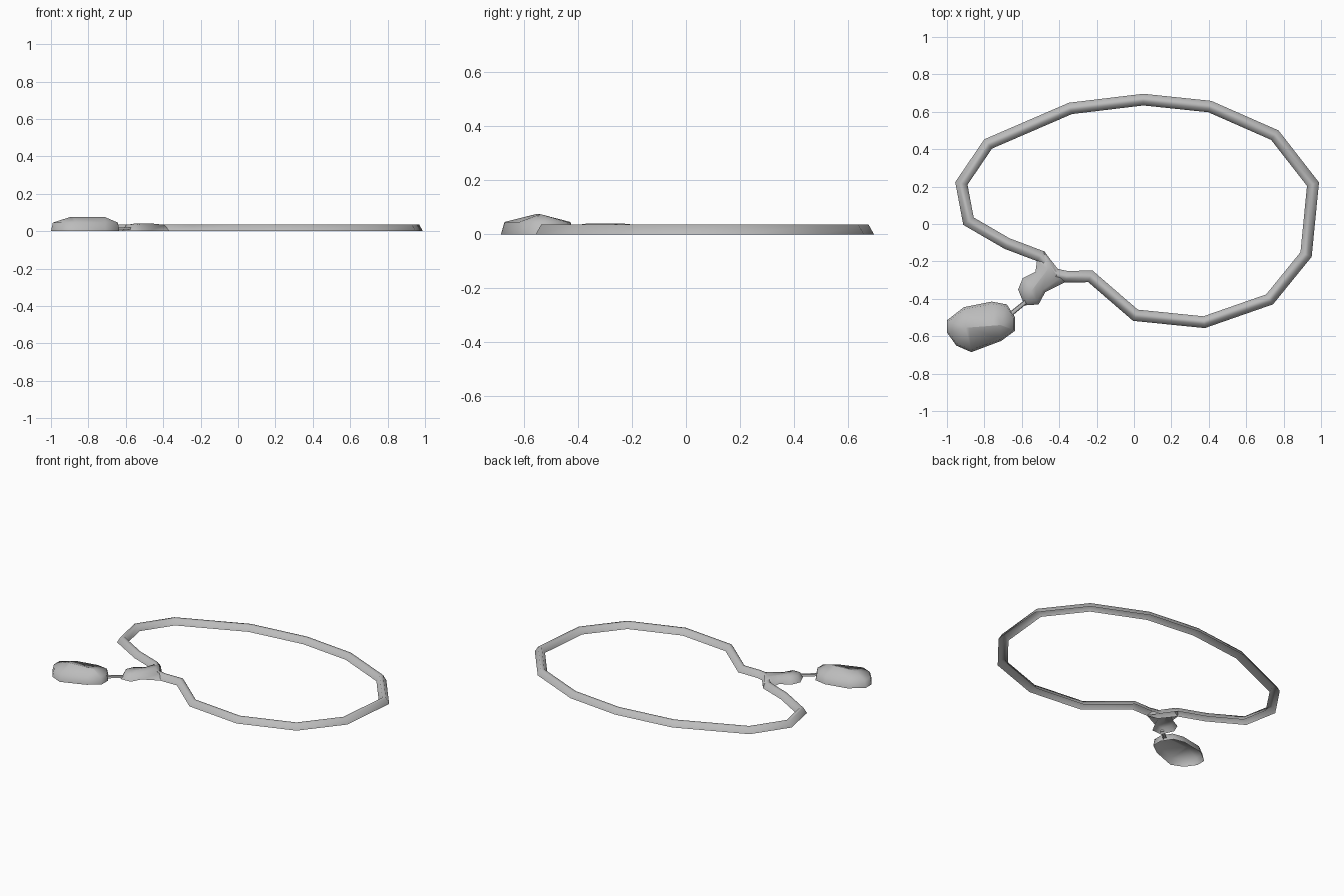
import bpy
import bmesh
import math
from mathutils import Vector

cube = bpy.data.objects.get("Cube")
if cube:
    bpy.data.objects.remove(cube)

silver = bpy.data.materials.new("silver_grey")
silver.use_nodes = True
GREY = (0.5, 0.5, 0.5, 1)
silver.diffuse_color = GREY
silver.node_tree.nodes["Principled BSDF"].inputs["Base Color"].default_value = GREY


def skin(name, rows, wrap_rows):
    """Bridge equal rows of points into an open-bottomed shell facing up."""
    bm = bmesh.new()
    grid = [[bm.verts.new(p) for p in row] for row in rows]
    count = len(grid[0])
    for i in range(len(grid) if wrap_rows else len(grid) - 1):
        a, b = grid[i], grid[(i + 1) % len(grid)]
        for j in range(count - 1 if wrap_rows else count):
            k = (j + 1) % count
            bm.faces.new((a[j], a[k], b[k], b[j]))
    bmesh.ops.remove_doubles(bm, verts=bm.verts, dist=0.0005)
    bmesh.ops.recalc_face_normals(bm, faces=bm.faces)
    if sum(f.normal.z * f.calc_area() for f in bm.faces) < 0:
        bmesh.ops.reverse_faces(bm, faces=bm.faces)
    mesh = bpy.data.meshes.new(name)
    bm.to_mesh(mesh)
    bm.free()
    obj = bpy.data.objects.new(name, mesh)
    bpy.context.collection.objects.link(obj)
    mesh.materials.append(silver)
    bpy.ops.object.select_all(action="DESELECT")
    obj.select_set(True)
    bpy.context.view_layer.objects.active = obj
    bpy.ops.object.shade_smooth_by_angle(angle=math.radians(65))
    return obj


def band(name, path, profile):
    """Sweep an open profile round a closed path with mitred corners."""
    pts = [Vector(p) for p in path]
    rows = []
    for i, p in enumerate(pts):
        d0 = (p - pts[i - 1]).normalized()
        d1 = (pts[(i + 1) % len(pts)] - p).normalized()
        n0, n1 = Vector((-d0.y, d0.x)), Vector((-d1.y, d1.x))
        mitre = (n0 + n1) / (1 + n0.dot(n1))
        rows.append([(*(p + mitre * off), z) for off, z in profile])
    return skin(name, rows, True)


def pebble(name, outline, ridge, layers):
    """Raise an outline in layers towards a ridge line."""
    a, b = (Vector(p) for p in ridge)
    axis = b - a
    rows = []
    for t, z in layers:
        row = []
        for p in map(Vector, outline):
            s = min(1, max(0, (p - a).dot(axis) / axis.length_squared))
            row.append((*p.lerp(a + axis * s, t), z))
        rows.append(row)
    return skin(name, rows, False)


# Faceted loop with a hollow, bevelled section
band("necklace_band",
     [(0.05, 0.665), (-0.34, 0.618), (-0.78, 0.428), (-0.923, 0.217),
      (-0.885, 0.015), (-0.678, -0.105), (-0.50, -0.172), (-0.425, -0.268),
      (-0.36, -0.282), (-0.233, -0.28), (0.008, -0.488), (0.375, -0.525),
      (0.725, -0.403), (0.92, -0.163), (0.957, 0.213), (0.753, 0.475),
      (0.405, 0.628)],
     [(-0.031, 0), (-0.011, 0.036), (0.011, 0.036), (0.031, 0)])

# Clasp where the loop ends meet
pebble("clasp",
       [(-0.52, -0.20), (-0.527, -0.255), (-0.595, -0.29), (-0.62, -0.35),
        (-0.585, -0.435), (-0.51, -0.43), (-0.475, -0.365), (-0.365, -0.31),
        (-0.41, -0.245), (-0.48, -0.145)],
       [(-0.46, -0.24), (-0.55, -0.36)],
       [(0, 0), (0.3, 0.034), (1, 0.041)])

# Thin link to the pendant
pebble("pendant_link",
       [(-0.568, -0.422), (-0.582, -0.404), (-0.662, -0.468), (-0.648, -0.488)],
       [(-0.575, -0.413), (-0.655, -0.478)],
       [(0, 0.008), (0.3, 0.02), (1, 0.021)])

# Pendant stone with a low ridge
pebble("pendant",
       [(-0.76, -0.415), (-0.68, -0.43), (-0.635, -0.50), (-0.635, -0.57),
        (-0.71, -0.625), (-0.87, -0.685), (-0.95, -0.65), (-1.0, -0.58),
        (-1.0, -0.515), (-0.91, -0.445)],
       [(-0.90, -0.555), (-0.71, -0.54)],
       [(0, 0), (0.1, 0.046), (1, 0.075)])
